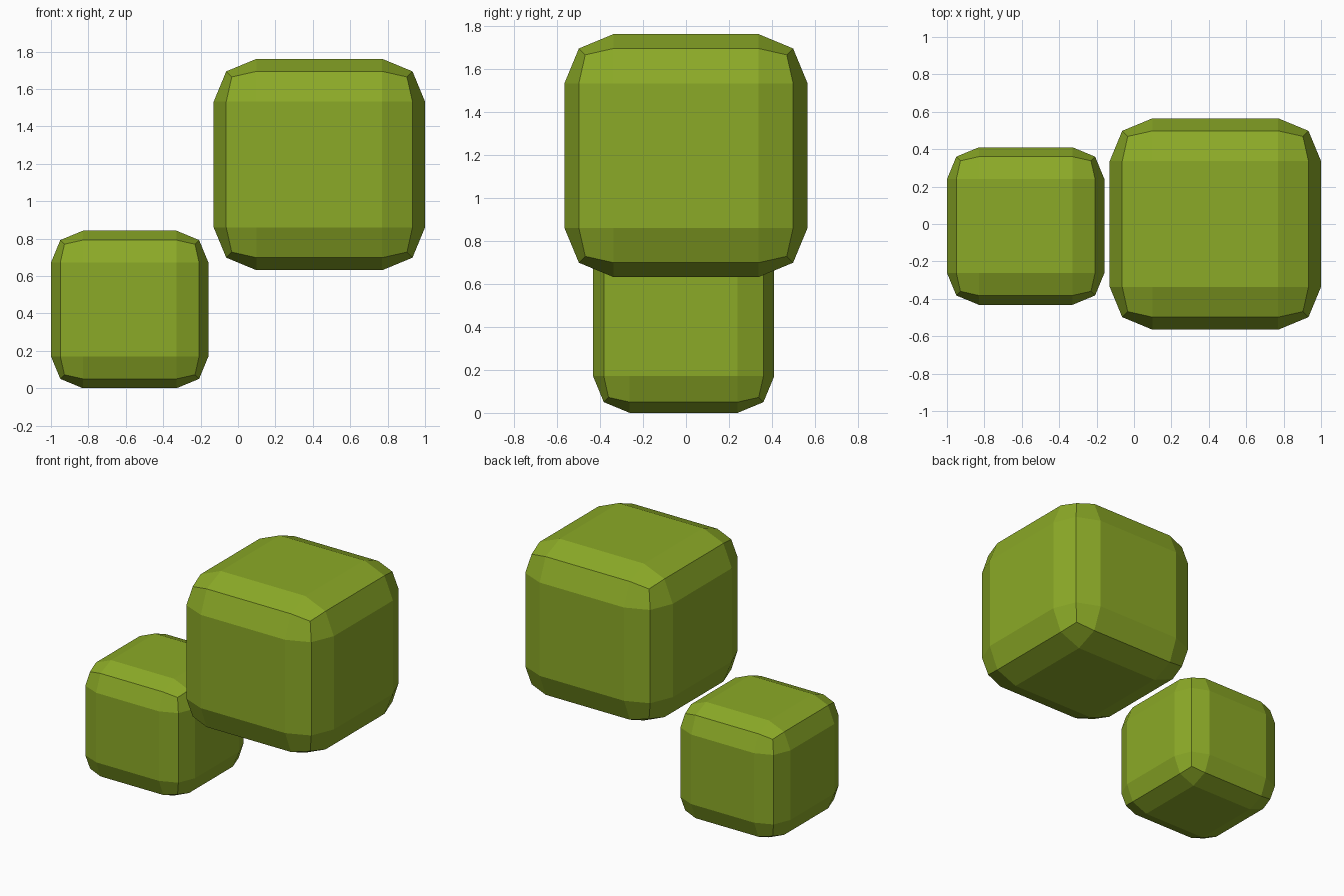
import bpy
import bmesh
from mathutils import Matrix

if "Cube" in bpy.data.objects:
    bpy.data.objects.remove(bpy.data.objects["Cube"])

green = bpy.data.materials.new("leaf_green")
green.diffuse_color = (0.26, 0.40, 0.02, 1)
green.use_nodes = True
green.node_tree.nodes["Principled BSDF"].inputs["Base Color"].default_value = green.diffuse_color


def rounded_cube(name, center, half):
    """Cube with every edge rounded by two flat bevel segments."""
    bm = bmesh.new()
    bmesh.ops.create_cube(bm, size=2 * half, matrix=Matrix.Translation((0, 0, 0)))
    bmesh.ops.bevel(bm, geom=bm.edges[:], offset=half * 0.405,
                    offset_type='OFFSET', segments=2, profile=0.5,
                    affect='EDGES')
    mesh = bpy.data.meshes.new(name)
    bm.to_mesh(mesh)
    bm.free()
    mesh.materials.append(green)
    obj = bpy.data.objects.new(name, mesh)
    obj.location = center
    bpy.context.collection.objects.link(obj)
    return obj


# Low block on the left, standing on the ground
rounded_cube("small_block", (-0.579, -0.011, 0.421), 0.421)
# Larger block, raised on the right
rounded_cube("large_block", (0.435, 0.0, 1.196), 0.565)
